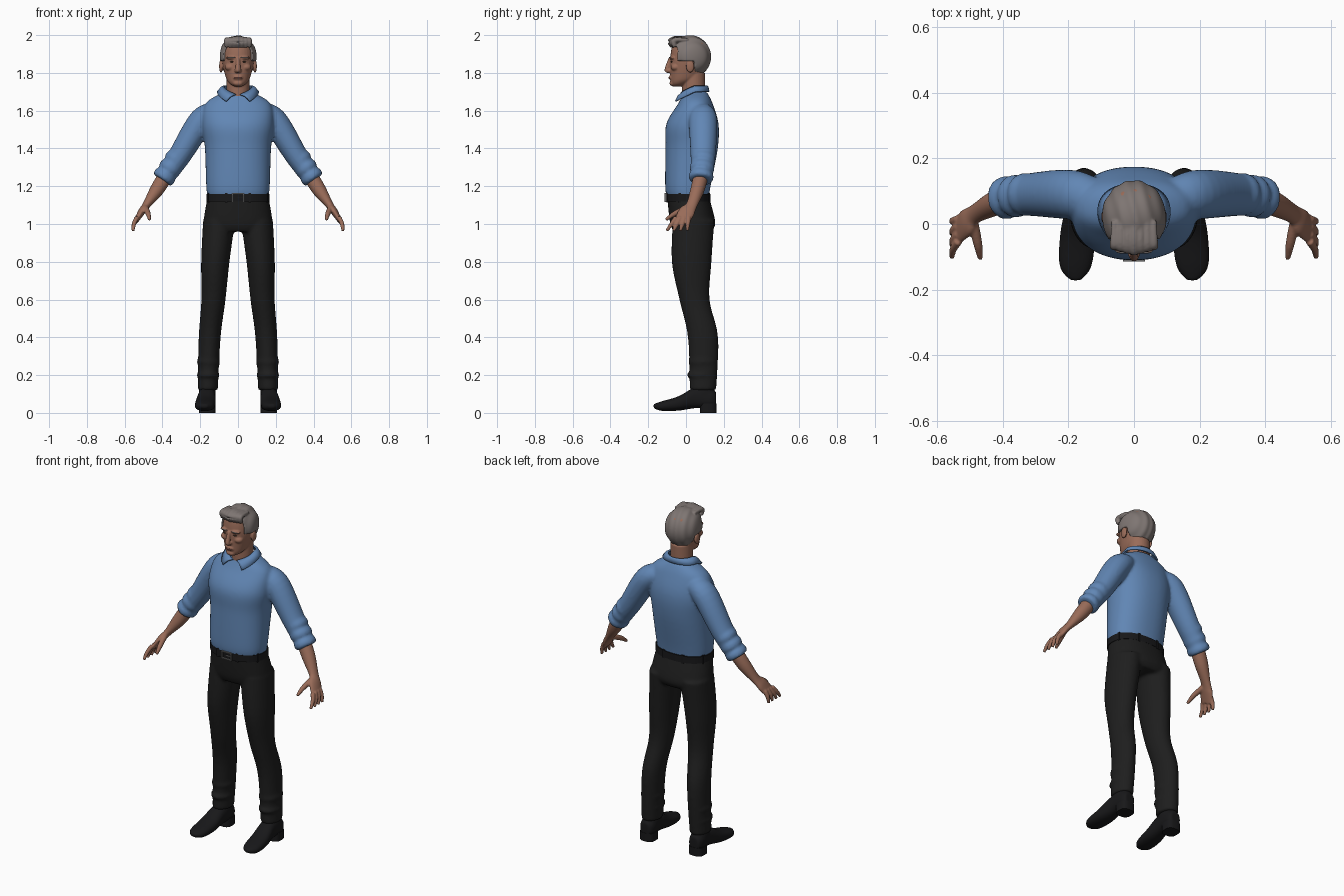
import bpy, bmesh, math
from mathutils import Vector, Matrix

cube = bpy.data.objects.get("Cube")
if cube:
    bpy.data.objects.remove(cube)


def material(name, red, green, blue):
    mat = bpy.data.materials.new(name)
    mat.use_nodes = True
    mat.diffuse_color = (red, green, blue, 1)
    shader = next(node for node in mat.node_tree.nodes if node.type == 'BSDF_PRINCIPLED')
    shader.inputs["Base Color"].default_value = mat.diffuse_color
    return mat


skin = material("skin", .32, .15, .1)
lip_red = material("lips", .25, .1, .08)
grey_hair = material("grey_hair", .21, .18, .17)
eye_brown = material("eye_brown", .05, .03, .02)
shirt_blue = material("shirt_blue", .12, .24, .46)
trouser_black = material("trouser_black", .013, .013, .013)
leather = material("leather_black", .009, .009, .01)
metal = material("buckle_grey", .15, .15, .15)
UP, BACK = Vector((0, 0, 1)), Vector((0, 1, 0))


def signed_power(value, exponent):
    return math.copysign(abs(value) ** exponent, value)


def catmull(before, start, end, after, t):
    """Smooth interpolation between two neighbouring rings."""
    return [b + t * (c - a + t * (2*a - 5*b + 4*c - d + t * (3*b - a - 3*c + d))) / 2
            for a, b, c, d in zip(before, start, end, after)]


def tube(bm, rings, axis=None, ref=BACK, power=2, depth=1, sides=32, steps=6, both=False):
    """Loft through rings of x, y, z, side radius and, if not side radius * depth, ref radius."""
    rings = [[*ring, ring[3] * depth][:5] for ring in rings]
    padded = [rings[0], *rings, rings[-1]]
    path = []
    for four in zip(padded, padded[1:], padded[2:], padded[3:]):
        path += [catmull(*four, k / steps) for k in range(steps)]
    path.append(rings[-1])
    padded = [path[0], *path, path[-1]]
    for mirror in (1, -1) if both else (1,):
        loops = []
        for previous, (x, y, z, side, deep), following in zip(padded, path, padded[2:]):
            along = axis or (Vector(following[:3]) - Vector(previous[:3])).normalized()
            up = (ref - along * ref.dot(along)).normalized()
            across = up.cross(along)
            loop = []
            for k in range(sides):
                angle = math.tau * k / sides
                point = (Vector((x, y, z)) + across * side * signed_power(math.cos(angle), 2 / power)
                         + up * deep * signed_power(math.sin(angle), 2 / power))
                loop.append(bm.verts.new((point.x * mirror, point.y, point.z)))
            loops.append(loop)
        for low, high in zip(loops, loops[1:]):
            for k in range(sides):
                bm.faces.new((low[k-1], low[k], high[k], high[k-1]))
        bm.faces.new(loops[0][::-1])
        bm.faces.new(loops[-1])


def blob(bm, centre, radii, both=False, segments=24):
    for mirror in (1, -1) if both else (1,):
        place = Matrix.Translation((centre[0] * mirror, *centre[1:]))
        bmesh.ops.create_uvsphere(bm, u_segments=segments, v_segments=segments // 2, radius=1,
                                  matrix=place @ Matrix.Diagonal((*radii, 1)))


def box(bm, centre, size):
    bmesh.ops.create_cube(bm, size=1, matrix=Matrix.Translation(centre) @ Matrix.Diagonal((*size, 1)))


def finish(bm, name, mat, voxel=None):
    """Make the object; with a voxel size, fuse and soften its overlapping pieces."""
    bmesh.ops.recalc_face_normals(bm, faces=bm.faces)
    mesh = bpy.data.meshes.new(name)
    bm.to_mesh(mesh)
    bm.free()
    mesh.materials.append(mat)
    obj = bpy.data.objects.new(name, mesh)
    bpy.context.collection.objects.link(obj)
    bpy.ops.object.select_all(action='DESELECT')
    bpy.context.view_layer.objects.active = obj
    obj.select_set(True)
    bpy.ops.object.shade_smooth_by_angle(angle=math.radians(40))
    if voxel:
        fuse = obj.modifiers.new("fuse", 'REMESH')
        fuse.mode, fuse.voxel_size, fuse.use_smooth_shade = 'VOXEL', voxel, True
        soften = obj.modifiers.new("soften", 'SMOOTH')
        soften.factor, soften.iterations = .5, 4
    return obj


# Shirt: torso, sleeves and rolled cuffs fused together
bm = bmesh.new()
tube(bm, [(0, .01, 1.14, .16, .11), (0, .01, 1.2, .168, .12), (0, .03, 1.4, .175, .138),
          (0, .034, 1.53, .19, .138), (0, .05, 1.64, .17, .09), (0, .05, 1.7, .07, .06)],
     axis=UP, power=2.25, sides=48)
tube(bm, [(.11, .08, 1.59, .05), (.19, .09, 1.55, .068), (.31, .09, 1.36, .06), (.4, .08, 1.23, .048)],
     depth=1.1, both=True)
elbow, cuff = Vector((.33, .09, 1.34)), Vector((.39, .08, 1.25))
for fold in range(3):
    middle = elbow.lerp(cuff, fold / 2)
    along = (cuff - elbow).normalized()
    tube(bm, [(*(middle + along * shift), .065 - abs(shift) / 2) for shift in (-.02, -.01, .01, .02)],
         depth=1.08, both=True)
finish(bm, "shirt", shirt_blue, .009)

# Collar: folded strip around the neck with two front points
bm = bmesh.new()
for mirror in (1, -1):
    rows = []
    for i in range(25):
        turn = i / 24
        inner = .16 + turn * (math.pi - .16)
        outer = .62 + turn * (math.pi - .62)
        top = Vector((mirror * .074 * math.sin(inner), .04 - .07 * math.cos(inner),
                      1.685 + .045 * min(1, turn * 2)))
        low = Vector((mirror * .108 * math.sin(outer), .04 - (.1 + .02 * math.cos(outer)) * math.cos(outer),
                      1.65 + .05 * min(1, turn * 2.5)))
        rows.append([bm.verts.new(p) for p in (top, top.lerp(low, .5) + UP * .008, low)])
    for row, following in zip(rows, rows[1:]):
        for k in range(2):
            bm.faces.new((row[k], row[k+1], following[k+1], following[k]))
bmesh.ops.remove_doubles(bm, verts=bm.verts, dist=.001)
collar = finish(bm, "collar", shirt_blue)
thicken = collar.modifiers.new("thickness", 'SOLIDIFY')
thicken.thickness, thicken.offset = .009, 0

# Trousers: hips, legs and ankle folds fused together
bm = bmesh.new()
tube(bm, [(0, .01, 1.15, .16, .11), (0, .035, 1.01, .182, .12), (0, .035, .96, .16, .1)],
     axis=UP, power=2.3, sides=48)
tube(bm, [(.1, .04, 1.02, .085, .11), (.12, .03, .8, .075, .105), (.13, .045, .6, .064, .08),
          (.15, .09, .4, .058, .08), (.16, .09, .12, .053, .07)], axis=UP, both=True)
blob(bm, (.158, .085, .2), (.06, .08, .03), True)
blob(bm, (.156, .09, .27), (.061, .077, .05), True)
finish(bm, "trousers", trouser_black, .009)

# Belt, loops and buckle
bm = bmesh.new()
tube(bm, [(0, .012, z, .168, .117) for z in (1.12, 1.16)], axis=UP, power=2.3, sides=64, steps=1)
for i in range(8):
    angle = math.tau * (i + .5) / 8
    box(bm, (.165 * math.sin(angle), .012 - .116 * math.cos(angle), 1.14), (.014, .014, .05))
finish(bm, "belt", leather)
bm = bmesh.new()
for side in (-1, 1):
    box(bm, (side * .03, -.108, 1.14), (.007, .014, .045))
    box(bm, (0, -.108, 1.14 + side * .02), (.06, .014, .006))
box(bm, (.01, -.108, 1.14), (.03, .014, .005))
finish(bm, "buckle", metal)

# Shoes and heels
bm = bmesh.new()
tube(bm, [(.163, .16, .07, .03, .04), (.163, .13, .075, .044, .05), (.165, .05, .08, .046, .055),
          (.172, -.04, .05, .054, .038), (.178, -.13, .036, .048, .025), (.178, -.172, .036, .016, .01)],
     axis=BACK, ref=UP, power=2.4, both=True)
blob(bm, (.163, .09, .1), (.046, .066, .06), True)
finish(bm, "shoes", leather, .006)
bm = bmesh.new()
tube(bm, [(.163, .118, z, .044) for z in (0, .05)], axis=UP, power=3, steps=1, both=True)
finish(bm, "heels", leather)

# Forearms and hands
bm = bmesh.new()
tube(bm, [(.38, .08, 1.26, .04), (.43, .06, 1.18, .037), (.485, .03, 1.1, .021, .03),
          (.51, .005, 1.065, .019, .043), (.54, -.024, 1.015, .012, .04)], both=True)
for i in range(4):
    base = Vector((.535, -.052 + .022 * i, 1.035))
    tip = Vector((.555, -.102 + .036 * i, .964))
    knuckle = base.lerp(tip, .5) + Vector((.006, 0, 0))
    tube(bm, [(*base, .013), (*knuckle, .0115), (*tip, .008)], sides=16, both=True)
tube(bm, [(.49, .005, 1.085, .016), (.476, -.06, 1.055, .014), (.468, -.106, 1.022, .008)],
     sides=16, both=True)
finish(bm, "forearms_and_hands", skin, .0045)

# Head, neck, ears and facial forms
bm = bmesh.new()
tube(bm, [(0, .04, z, .061) for z in (1.64, 1.8)], axis=UP)
tube(bm, [(0, -.046, 1.728, .02, .025), (0, -.03, 1.745, .046, .05), (0, -.003, 1.78, .066, .08),
          (0, .014, 1.87, .084, .098), (0, .02, 1.95, .074, .09), (0, .02, 1.98, .04, .05)],
     axis=UP, power=2.15)
tube(bm, [(0, -.083, 1.88, .009), (0, -.1, 1.817, .014), (0, -.09, 1.8, .012)], axis=UP)
for centre, radii in [((.011, -.089, 1.812), (.009, .011, .008)),
                      ((.034, -.073, 1.88), (.03, .016, .009)),
                      ((.042, -.055, 1.83), (.028, .026, .02)),
                      ((.005, -.075, 1.775), (.022, .016, .016)),
                      ((.005, -.07, 1.745), (.022, .018, .015)),
                      ((.09, .022, 1.835), (.01, .022, .034))]:
    blob(bm, centre, radii, True)
finish(bm, "head", skin, .004)

# Eyes, brows and mouth
for name, mat, centre, radii in [("eyes", eye_brown, (.032, -.076, 1.859), (.013, .007, .0035)),
                                 ("eyebrows", grey_hair, (.034, -.082, 1.881), (.022, .008, .004)),
                                 ("mouth", lip_red, (.006, -.083, 1.774), (.016, .01, .006))]:
    bm = bmesh.new()
    blob(bm, centre, radii, True)
    finish(bm, name, mat)

# Hair: cap tucked under the skull along the hairline, with a swept fringe
bm = bmesh.new()
core = Vector((0, .02, 1.885))
blob(bm, core, (.098, .113, .113), segments=96)
for vert in bm.verts:
    y = vert.co.y
    hairline = 1.94 if y < -.05 else 1.86 if y < .045 else 1.77
    waves = math.sin(vert.co.x * 150 + y * 40) / 60
    vert.co = core + (vert.co - core) * (.72 if vert.co.z < hairline else 1 + waves)
for i in range(-3, 4):
    x, drop = i * .02, abs(i) * .003
    tube(bm, [(x, -.068 + drop, 1.937, .011), (x, -.084 + drop * 2, 1.965, .015),
              (x, -.05, 1.984 - drop, .013), (x, .01, 1.984 - drop, .009)], ref=UP, sides=16)
finish(bm, "hair", grey_hair, .0045)
